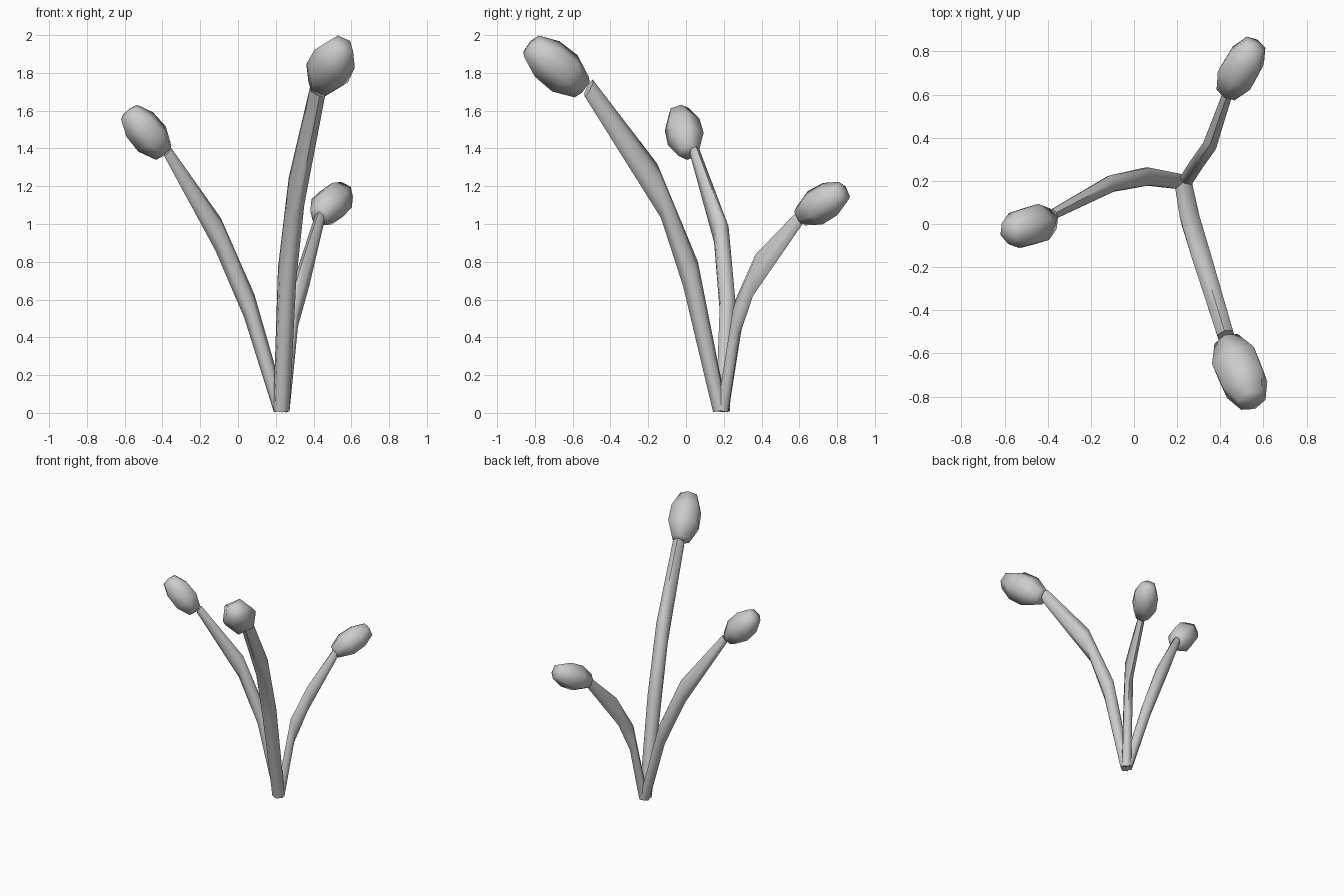
import bpy, bmesh, math
from mathutils import Vector

if "Cube" in bpy.data.objects:
    bpy.data.objects.remove(bpy.data.objects["Cube"])

SIDES = 6
UP = Vector((0, 0, 1))


def loft(name, rings, start, end):
    """Skin rings of points, closing each end on a centre point."""
    bm = bmesh.new()
    loops = [[bm.verts.new(p) for p in ring] for ring in rings]
    for a, b in zip(loops, loops[1:]):
        for i in range(SIDES):
            j = (i + 1) % SIDES
            bm.faces.new((a[i], a[j], b[j], b[i]))
    for loop, centre in ((loops[0], start), (loops[-1], end)):
        tip = bm.verts.new(centre)
        for i in range(SIDES):
            bm.faces.new((loop[i], loop[(i + 1) % SIDES], tip))
    bmesh.ops.recalc_face_normals(bm, faces=bm.faces)
    mesh = bpy.data.meshes.new(name)
    bm.to_mesh(mesh)
    bm.free()
    mesh.shade_smooth()
    obj = bpy.data.objects.new(name, mesh)
    bpy.context.collection.objects.link(obj)
    bpy.context.view_layer.objects.active = obj
    obj.select_set(True)
    bpy.ops.object.shade_smooth_by_angle(angle=math.radians(65))
    obj.select_set(False)


def ellipse(centre, u, v):
    angles = [math.pi / 2 + math.tau * i / SIDES for i in range(SIDES)]
    return [centre + u * math.cos(a) + v * math.sin(a) for a in angles]


def stem(name, stations):
    """Station: centre x, y, z, side radius, backward lean and rise of the upper edge."""
    centres = [Vector(s[:3]) for s in stations]
    rings = []
    for i, (c, s) in enumerate(zip(centres, stations)):
        head = centres[min(i + 1, len(centres) - 1)] - centres[max(i - 1, 0)]
        head.z = 0
        head.normalize()
        side = head.cross(UP) * s[3] * 1.1
        rings.append(ellipse(c, side, UP * s[5] - head * s[4]))
    loft(name, rings, centres[0], centres[-1])


def bud(name, centre, half, radius):
    centre, half = Vector(centre), Vector(half)
    axis = half.normalized()
    side = axis.cross(UP).normalized()
    up = side.cross(axis)
    profile = [(-0.92, 0.58), (-0.30, 1.03), (0.35, 1.0), (0.92, 0.6)]
    rings = [ellipse(centre + half * t, side * radius * r, up * radius * r)
             for t, r in profile]
    loft(name, rings, centre - half, centre + half)


# tall stem leaning to the front
stem("tall_stem", [
    (0.23, 0.18, 0.015, 0.042, 0.037, 0.012),
    (0.26, 0.024, 0.735, 0.047, 0.040, 0.066),
    (0.31, -0.142, 1.175, 0.047, -0.010, 0.143),
    (0.425, -0.515, 1.72, 0.040, 0.022, 0.045)])
bud("tall_bud", (0.49, -0.685, 1.833), (0.060, -0.145, 0.118), 0.117)

# middle stem leaning to the left
stem("middle_stem", [
    (0.225, 0.195, 0.015, 0.036, 0.035, 0.012),
    (0.060, 0.22, 0.565, 0.043, 0.027, 0.061),
    (-0.105, 0.187, 0.945, 0.040, 0.016, 0.085),
    (-0.375, 0.045, 1.385, 0.025, 0.018, 0.025)])
bud("middle_bud", (-0.485, -0.01, 1.485), (-0.100, -0.030, 0.117), 0.098)

# short stem leaning to the back
stem("short_stem", [
    (0.237, 0.195, 0.015, 0.034, 0.032, 0.012),
    (0.287, 0.273, 0.505, 0.034, 0.013, 0.095),
    (0.350, 0.362, 0.730, 0.034, -0.008, 0.110),
    (0.433, 0.60, 1.03, 0.024, 0.015, 0.034)])
bud("short_bud", (0.495, 0.72, 1.107), (0.070, 0.122, 0.070), 0.096)
